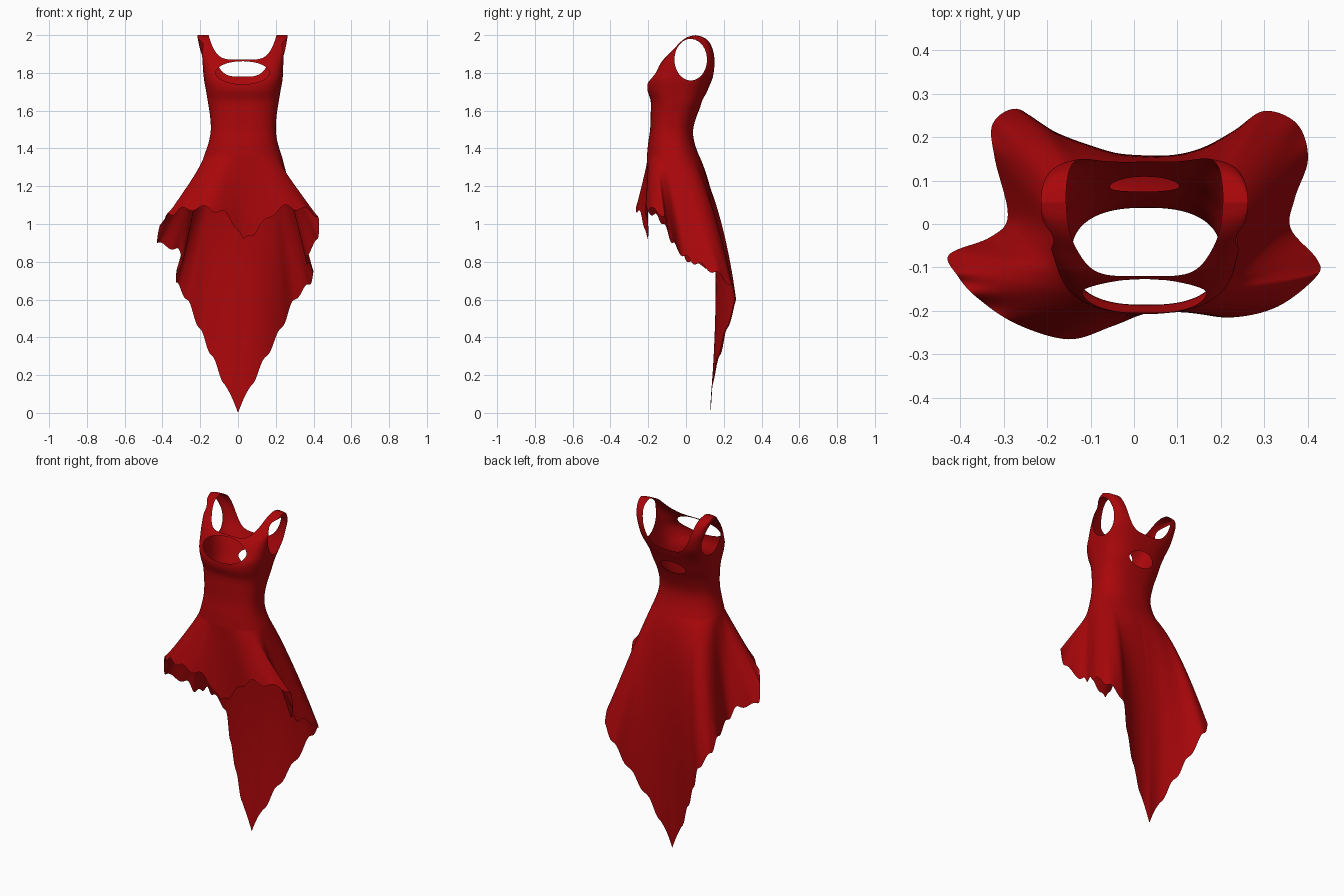
import bpy, bmesh, math
from mathutils import Vector

if "Cube" in bpy.data.objects:
    bpy.data.objects.remove(bpy.data.objects["Cube"])

SUB = 8          # columns per hem point
CX = 0.024       # the bodice sits slightly off centre

# Bodice sections: z, centre x, half width, front y, back y, squareness
BODICE = [
    (1.36, 0.026, 0.206, -0.207, 0.070, 2.3),
    (1.43, 0.027, 0.183, -0.200, 0.045, 2.4),
    (1.50, 0.028, 0.172, -0.190, 0.038, 2.5),
    (1.58, 0.028, 0.177, -0.187, 0.060, 2.5),
    (1.65, 0.028, 0.188, -0.187, 0.090, 2.6),
    (1.71, 0.028, 0.198, -0.204, 0.115, 2.7),
    (1.76, 0.028, 0.207, -0.199, 0.136, 3.0),
    (1.81, 0.027, 0.212, -0.163, 0.151, 3.8),
    (1.87, 0.026, 0.217, -0.120, 0.154, 5.0),
    (1.92, 0.025, 0.226, -0.072, 0.145, 6.0),
    (1.965, 0.024, 0.234, -0.030, 0.124, 6.0),
    (1.99, 0.024, 0.238, 0.008, 0.090, 6.0),
    (2.00, 0.024, 0.238, 0.050, 0.050, 6.0),
]

# Hem points, anticlockwise from the front centre; the tail tip is at z = 0
HEM = [
    (0.03, -0.205, 0.92), (0.11, -0.20, 0.98), (0.22, -0.215, 1.08), (0.33, -0.19, 1.08),
    (0.42, -0.12, 1.04), (0.42, -0.08, 0.92), (0.36, -0.01, 0.83), (0.37, 0.06, 0.79),
    (0.40, 0.15, 0.745), (0.375, 0.23, 0.68), (0.30, 0.26, 0.60), (0.23, 0.215, 0.45),
    (0.15, 0.17, 0.30), (0.07, 0.14, 0.145), (0.0, 0.13, 0.0), (-0.07, 0.14, 0.15),
    (-0.14, 0.18, 0.305), (-0.205, 0.22, 0.45), (-0.27, 0.265, 0.60), (-0.325, 0.23, 0.69),
    (-0.32, 0.15, 0.76), (-0.29, 0.02, 0.80), (-0.33, -0.03, 0.87), (-0.425, -0.07, 0.90),
    (-0.405, -0.12, 1.0), (-0.36, -0.17, 1.05), (-0.27, -0.23, 1.08), (-0.15, -0.265, 1.08),
    (-0.05, -0.235, 1.04),
]
TIP = 14
COLS = len(HEM) * SUB


def spline(pts, i, f, closed):
    """Catmull-Rom value between points i and i + 1."""
    n = len(pts)
    idx = [(i + k) % n if closed else min(max(i + k, 0), n - 1) for k in (-1, 0, 1, 2)]
    return [0.5 * (2 * b + (c - a) * f + (2 * a - 5 * b + 4 * c - d) * f * f
                   + (3 * b - a - 3 * c + d) * f ** 3)
            for a, b, c, d in zip(*(pts[k] for k in idx))]


def ring(z, cx, w, yf, yb, p):
    """Rounded-square cross-section of the body."""
    out = []
    for k in range(COLS):
        a = 2 * math.pi * k / COLS
        s, c = math.sin(a), -math.cos(a)
        x = math.copysign(abs(s) ** (2 / p), s) * w
        y = math.copysign(abs(c) ** (2 / p), c) * (yb - yf) / 2
        out.append(Vector((cx + x, (yf + yb) / 2 + y, z)))
    return out


# Smooth hem line, with the scallops kept apart so they only shape the edge
hip = ring(*BODICE[0])
hem, scallop = [], []
for k in range(COLS):
    i, f = divmod(k, SUB)
    f /= SUB
    p = Vector(spline(HEM, i, f, True))
    if i in (TIP - 1, TIP):                                   # sharp tail tip
        p.z = HEM[i][2] * (1 - f) + HEM[(i + 1)][2] * f
        scallop.append(0.012 * math.sin(math.pi * f))
    else:
        scallop.append((-0.014 if i >= TIP else 0.014) * math.sin(2 * math.pi * f))
    hem.append(p)

# Skirt: bezier ruling from the hem up to the hip
rows = []
STEPS = 40
for r in range(STEPS):
    t = 1 - r / STEPS
    row = []
    for k in range(COLS):
        back = max(0, -math.cos(2 * math.pi * k / COLS))
        mid = hip[k].lerp(hem[k], 0.4 - 0.18 * back) + Vector((0, 0.125 * back, 0))
        p = hip[k] * (1 - t) ** 2 + mid * 2 * t * (1 - t) + hem[k] * t * t
        p.z += scallop[k] * t ** 8
        row.append(p)
    rows.append(row)

# Bodice rows up to the shoulder line
for i in range(len(BODICE) - 1):
    for s in range(6):
        rows.append(ring(*spline(BODICE, i, s / 6, False)))
rows.append(ring(*BODICE[-1]))

bm = bmesh.new()
grid = [[bm.verts.new(p) for p in row] for row in rows]
for lo, hi in zip(grid, grid[1:]):
    for k in range(COLS):
        n = (k + 1) % COLS
        bm.faces.new((lo[k], lo[n], hi[n], hi[k]))
bmesh.ops.remove_doubles(bm, verts=[v for v in bm.verts if v.co.z > 1.995], dist=1e-5)


def cut(field):
    """Trim away everything where field < 0, along a clean contour."""
    val = {v: field(v.co.x - CX, v.co.y, v.co.z) for v in bm.verts}
    gone = [v for v in val if val[v] < 0]
    new = []
    for e in list(bm.edges):
        a, b = e.verts
        if val[a] * val[b] < 0:
            new.append(bmesh.utils.edge_split(e, a, val[a] / (val[a] - val[b]))[1])
    bmesh.ops.connect_verts(bm, verts=new)
    bmesh.ops.delete(bm, geom=gone, context='VERTS')


def neckline(u, y, z):
    z0, p = (1.87, 5) if y < 0.05 else (1.78, 4)
    return z0 + (2.02 - z0) * (abs(u) / 0.185) ** p - z


def armhole(u, y, z):
    if abs(u) < 0.08:
        return 1
    return math.hypot((y - 0.025) / 0.086, (z - 1.87) / 0.11) - 1


def front_opening(u, y, z):
    return math.hypot(u / 0.142, (z - 1.801) / 0.061) - 1 if y < 0 else 1


def back_opening(u, y, z):
    return math.hypot(u / 0.08, (z - 1.655) / 0.04) - 1 if y > 0 else 1


for field in (neckline, armhole, front_opening, back_opening):
    cut(field)

mesh = bpy.data.meshes.new("dress")
bm.to_mesh(mesh)
bm.free()
dress = bpy.data.objects.new("dress", mesh)
bpy.context.collection.objects.link(dress)

mat = bpy.data.materials.new("red_cloth")
mat.diffuse_color = (0.40, 0.002, 0.003, 1)
mat.use_nodes = True
mat.node_tree.nodes["Principled BSDF"].inputs["Base Color"].default_value = mat.diffuse_color
mesh.materials.append(mat)
bpy.context.view_layer.objects.active = dress
dress.select_set(True)
bpy.ops.object.shade_smooth_by_angle(angle=math.radians(60))
